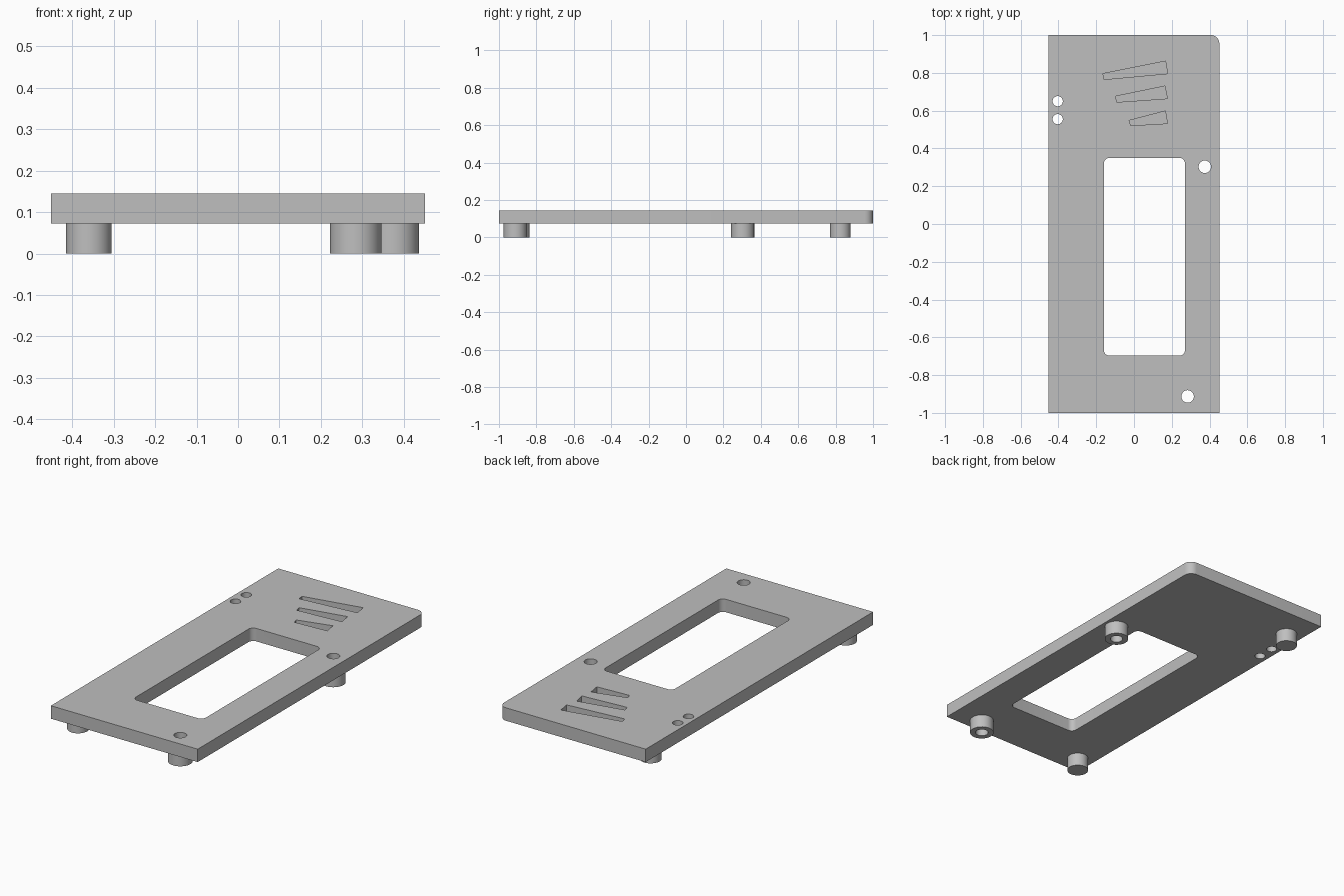
import bpy, bmesh
from math import cos, sin, pi, radians

if "Cube" in bpy.data.objects:
    bpy.data.objects.remove(bpy.data.objects["Cube"], do_unlink=True)

BASE, TOP = 0.073, 0.145      # underside and top of the plate
SLOT_FLOOR = 0.105

grey = bpy.data.materials.new("plain_grey")
grey.use_nodes = True
colour = (0.52, 0.52, 0.52, 1)
grey.diffuse_color = colour
grey.node_tree.nodes["Principled BSDF"].inputs["Base Color"].default_value = colour


def circle(x, y, r, n=48):
    return [(x + r * cos(2 * pi * i / n), y + r * sin(2 * pi * i / n)) for i in range(n)]


def rectangle(x0, x1, y0, y1, radii):
    """Counter-clockwise outline; radii start at the (x1, y1) corner."""
    pts = []
    corners = [(x1, y1, -1, -1), (x0, y1, 1, -1), (x0, y0, 1, 1), (x1, y0, -1, 1)]
    for k, ((x, y, sx, sy), r) in enumerate(zip(corners, radii)):
        if r == 0:
            pts.append((x, y))
            continue
        for i in range(9):
            a = (k + i / 8) * pi / 2
            pts.append((x + sx * r + r * cos(a), y + sy * r + r * sin(a)))
    return pts


def prisms(name, parts):
    """One object made of upright prisms: (outline, bottom z, top z)."""
    bm = bmesh.new()
    for outline, z0, z1 in parts:
        face = bm.faces.new([bm.verts.new((x, y, z0)) for x, y in outline])
        new = bmesh.ops.extrude_face_region(bm, geom=[face])["geom"]
        moved = [v for v in new if isinstance(v, bmesh.types.BMVert)]
        bmesh.ops.translate(bm, verts=moved, vec=(0, 0, z1 - z0))
    bmesh.ops.recalc_face_normals(bm, faces=bm.faces)
    mesh = bpy.data.meshes.new(name)
    bm.to_mesh(mesh)
    bm.free()
    mesh.materials.append(grey)
    obj = bpy.data.objects.new(name, mesh)
    bpy.context.collection.objects.link(obj)
    return obj


def select(obj):
    bpy.ops.object.select_all(action="DESELECT")
    obj.select_set(True)
    bpy.context.view_layer.objects.active = obj


def cut(obj, parts):
    cutter = prisms("cutter", parts)
    cutter.hide_render = True
    mod = obj.modifiers.new("cut", "BOOLEAN")
    mod.operation, mod.solver, mod.object = "DIFFERENCE", "EXACT", cutter
    select(obj)
    bpy.ops.object.modifier_apply(modifier=mod.name)
    bpy.data.objects.remove(cutter, do_unlink=True)


def smooth(obj):
    select(obj)
    bpy.ops.object.shade_smooth_by_angle(angle=radians(30))


# Cover plate with one rounded corner
plate = prisms("cover_plate", [(rectangle(-0.452, 0.452, -1, 1, (0.045, 0, 0, 0)), BASE, TOP)])

# Window, screw holes and the pair of small indicator holes
screw_posts = {"front": (0.284, -0.913), "middle": (0.375, 0.303)}
through = [rectangle(-0.16, 0.27, -0.697, 0.35, (0.03,) * 4)]
through += [circle(x, y, 0.033) for x, y in screw_posts.values()]
through += [circle(-0.404, y, 0.027) for y in (0.65, 0.555)]
cutters = [(outline, BASE - 0.02, TOP + 0.02) for outline in through]

# Three tapered blind slots
slots = [
    [(-0.164, 0.796), (-0.159, 0.765), (0.178, 0.796), (0.167, 0.862)],
    [(-0.098, 0.676), (-0.091, 0.645), (0.177, 0.664), (0.163, 0.730)],
    [(-0.026, 0.548), (-0.017, 0.521), (0.177, 0.532), (0.166, 0.598)],
]
cutters += [(outline, SLOT_FLOOR, TOP + 0.02) for outline in slots]
cut(plate, cutters)
smooth(plate)

# Hollow screw posts
for place, (x, y) in screw_posts.items():
    post = prisms(place + "_screw_post", [(circle(x, y, 0.062), 0, BASE)])
    cut(post, [(circle(x, y, 0.033), -0.02, BASE + 0.02)])
    smooth(post)

# Solid support posts
for place, y in (("front", -0.892), ("back", 0.825)):
    smooth(prisms(place + "_support_post", [(circle(-0.36, y, 0.055), 0, BASE)]))
